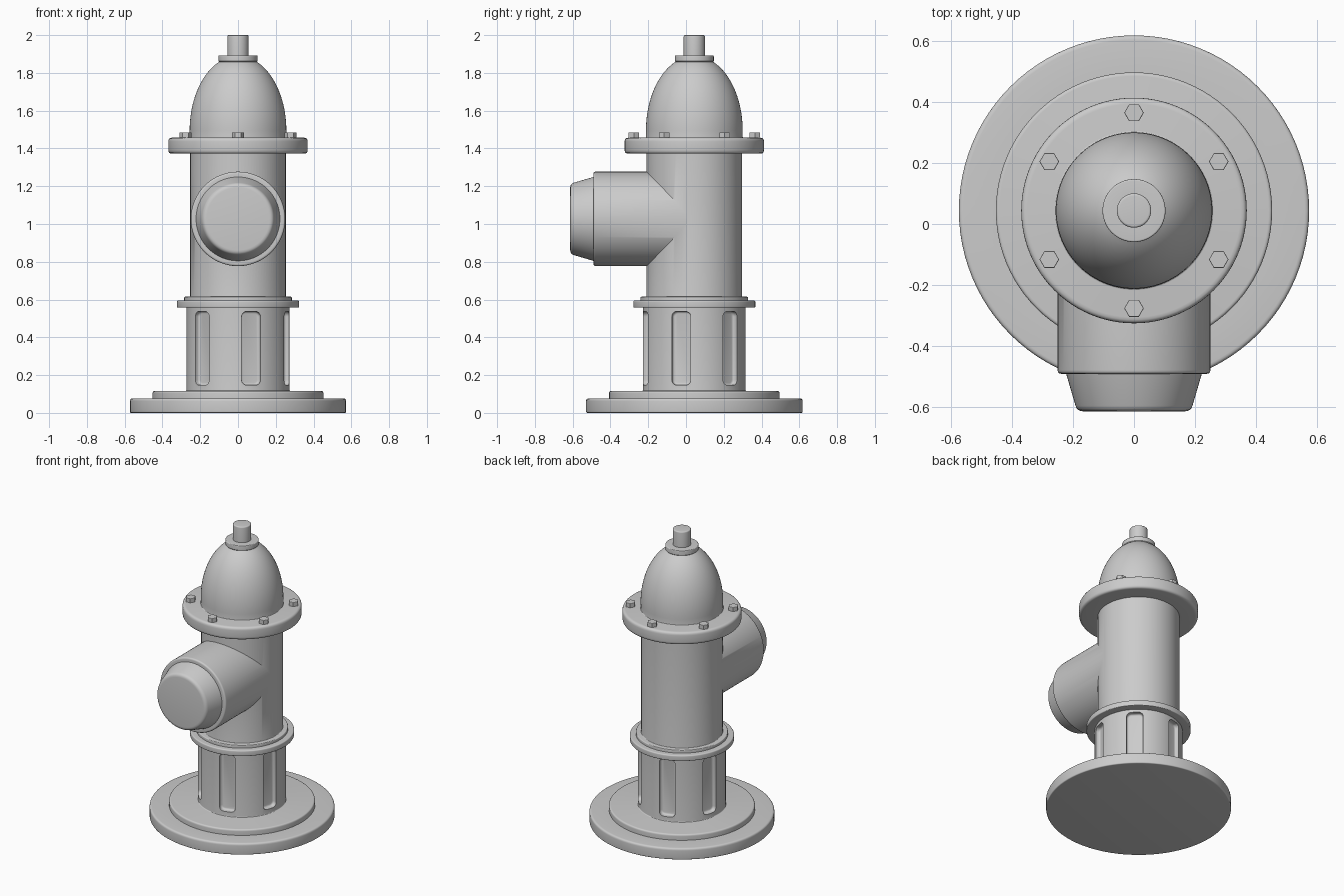
import bpy, bmesh, math
from mathutils import Matrix, Vector

if "Cube" in bpy.data.objects:
    bpy.data.objects.remove(bpy.data.objects["Cube"])

CY = 0.044      # y of the main vertical axis
SEG = 96


def make(name, bm):
    bmesh.ops.recalc_face_normals(bm, faces=bm.faces)
    me = bpy.data.meshes.new(name)
    bm.to_mesh(me)
    bm.free()
    ob = bpy.data.objects.new(name, me)
    bpy.context.collection.objects.link(ob)
    return ob


def smooth(ob):
    bpy.ops.object.select_all(action='DESELECT')
    ob.select_set(True)
    bpy.context.view_layer.objects.active = ob
    bpy.ops.object.shade_smooth_by_angle(angle=math.radians(32))


def rounded(profile):
    """Profile points are (radius, height[, fillet]); fillets become short curves."""
    out = []
    for i, p in enumerate(profile):
        c = Vector(p[:2])
        if len(p) < 3:
            out.append(c)
            continue
        a = c + (Vector(profile[i - 1][:2]) - c).normalized() * p[2]
        b = c + (Vector(profile[i + 1][:2]) - c).normalized() * p[2]
        for k in range(5):
            t = k / 4
            out.append(a * (1 - t) ** 2 + c * 2 * t * (1 - t) + b * t * t)
    return out


def lathe(name, profile, matrix):
    bm = bmesh.new()
    rings = []
    for r, h in rounded(profile):
        if r < 1e-6:
            rings.append([bm.verts.new((0, 0, h))])
        else:
            rings.append([bm.verts.new((r * math.cos(2 * math.pi * i / SEG),
                                        r * math.sin(2 * math.pi * i / SEG), h))
                          for i in range(SEG)])
    for lo, hi in zip(rings, rings[1:]):
        for i in range(SEG):
            j = (i + 1) % SEG
            if len(lo) == 1:
                bm.faces.new((lo[0], hi[j], hi[i]))
            elif len(hi) == 1:
                bm.faces.new((lo[i], lo[j], hi[0]))
            else:
                bm.faces.new((lo[i], lo[j], hi[j], hi[i]))
    bm.transform(matrix)
    return make(name, bm)


def boolean(ob, other, op):
    m = ob.modifiers.new(op, 'BOOLEAN')
    m.object, m.operation, m.solver = other, op, 'EXACT'
    bpy.context.view_layer.objects.active = ob
    bpy.ops.object.modifier_apply(modifier=m.name)
    bpy.data.objects.remove(other)


axis = Matrix.Translation((0, CY, 0))

# stepped foot, lower column, collar and barrel
body = lathe("body", [
    (0, 0), (0.573, 0, 0.008), (0.573, 0.077, 0.015), (0.452, 0.077),
    (0.452, 0.116, 0.012), (0.272, 0.116, 0.006), (0.272, 0.557),
    (0.323, 0.557, 0.006), (0.323, 0.595, 0.008), (0.285, 0.595),
    (0.285, 0.615, 0.006), (0.253, 0.615, 0.005), (0.253, 1.39), (0, 1.39)], axis)

# side outlet with a tapered cap, merged into the barrel
outlet = lathe("outlet", [
    (0, 0), (0.25, 0), (0.25, 0.534, 0.012), (0.222, 0.534),
    (0.186, 0.657, 0.02), (0, 0.657)],
    Matrix.Translation((0, CY, 1.027)) @ Matrix.Rotation(math.pi / 2, 4, 'X'))
boolean(body, outlet, 'UNION')

# six rounded slots around the lower column
slots = bmesh.new()
for i in range(6):
    bm = bmesh.new()
    bmesh.ops.create_cube(bm, size=1, matrix=Matrix.Translation((0.29, 0, 0.342))
                          @ Matrix.Diagonal((0.10, 0.104, 0.39, 1)))
    corners = [e for e in bm.edges
               if abs(e.verts[0].co.x - e.verts[1].co.x) > 0.05]
    bmesh.ops.bevel(bm, geom=corners, offset=0.028, segments=5,
                    profile=0.5, affect='EDGES')
    rim = [e for e in bm.edges if all(v.co.x < 0.25 for v in e.verts)]
    bmesh.ops.bevel(bm, geom=rim, offset=0.012, segments=3,
                    profile=0.5, affect='EDGES')
    bm.transform(axis @ Matrix.Rotation(math.radians(45 + 60 * i), 4, 'Z'))
    tmp = bpy.data.meshes.new("tmp")
    bm.to_mesh(tmp)
    bm.free()
    slots.from_mesh(tmp)
    bpy.data.meshes.remove(tmp)
cutter = make("slot_cutter", slots)
cutter.hide_render = True
boolean(body, cutter, 'DIFFERENCE')
smooth(body)

# flange, dome and operating stem
dome = [(0.256 * math.cos(t), 1.495 + 0.395 * math.sin(t))
        for t in [math.radians(67) * k / 20 for k in range(21)]]
bonnet = lathe("bonnet", [
    (0.25, 1.372), (0.369, 1.372, 0.02), (0.369, 1.457, 0.02),
    (0.256, 1.457, 0.005)] + dome + [
    (0.103, 1.862), (0.103, 1.893, 0.006), (0.056, 1.893),
    (0.056, 2.0, 0.008), (0, 2.0)], axis)
smooth(bonnet)

# hexagonal bolts on the flange
for i in range(6):
    a = math.radians(30 + 60 * i)
    bm = bmesh.new()
    bmesh.ops.create_cone(bm, cap_ends=True, segments=6, radius1=0.032,
                          radius2=0.032, depth=0.035)
    xs = max(v.co.x for v in bm.verts)
    if xs < 0.031:
        bm.transform(Matrix.Rotation(math.pi / 6, 4, 'Z'))
    bmesh.ops.bevel(bm, geom=[e for e in bm.edges if all(v.co.z > 0 for v in e.verts)],
                    offset=0.003, segments=2, profile=0.5, affect='EDGES')
    bm.transform(Matrix.Translation((0.32 * math.cos(a), CY + 0.32 * math.sin(a), 1.468)))
    make(f"bolt_{i + 1}", bm)
